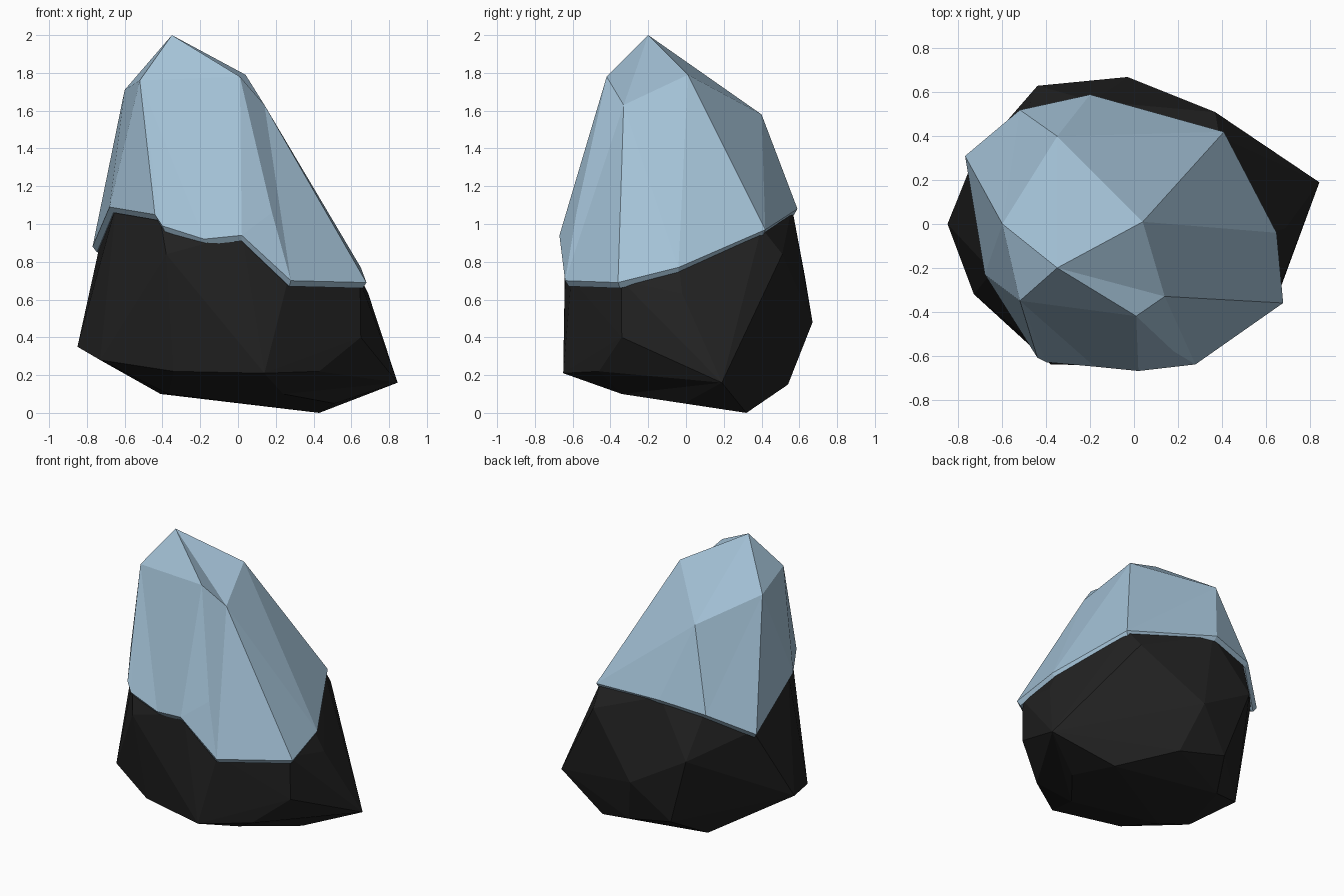
import bpy
import bmesh
from mathutils import Vector

default_cube = bpy.data.objects.get("Cube")
if default_cube:
    bpy.data.objects.remove(default_cube, do_unlink=True)


def make_material(name, colour):
    material = bpy.data.materials.new(name)
    material.use_nodes = True
    material.diffuse_color = (*colour, 1)
    shader = next(n for n in material.node_tree.nodes if n.type == 'BSDF_PRINCIPLED')
    shader.inputs["Base Color"].default_value = (*colour, 1)
    shader.inputs["Roughness"].default_value = 0.9
    return material


def finish_object(name, mesh_builder, material):
    bmesh.ops.recalc_face_normals(mesh_builder, faces=mesh_builder.faces[:])
    mesh = bpy.data.meshes.new(name)
    mesh_builder.to_mesh(mesh)
    mesh_builder.free()
    mesh.materials.append(material)
    bpy.context.collection.objects.link(bpy.data.objects.new(name, mesh))


def ring(points, scale, lift):
    """Copy a loop of points, scaled about the vertical axis and raised."""
    return [Vector((x * scale, y * scale, z + lift)) for x, y, z in points]


# Crown of the cap: peak first, then the shoulders around it
crown = dict(
    A=(-.35, -.2, 2), B=(.04, .01, 1.79), C=(-.6, 0, 1.71), D=(-.52, -.35, 1.76),
    E=(.01, -.42, 1.78), F=(.14, -.33, 1.63), G=(-.35, .4, 1.58), H=(.18, -.58, 1.06))

# Ragged lower rim of the cap, counter-clockwise from the back left corner
rim = dict(
    a=(-.77, .31, .88), b=(-.68, -.23, 1.09), c=(-.44, -.61, 1.05), l=(-.4, -.63, .99),
    d=(-.18, -.65, .92), e=(.02, -.67, .94), f=(.28, -.64, .7), g=(.68, -.36, .69),
    h=(.65, -.04, .77), i=(.41, .42, .97), j=(-.2, .59, 1.08), k=(-.52, .52, 1.03))
rim_points = list(rim.values())

# Facets of the cap, each spelled by its corner letters
facets = ("ABG AGC ACD ADE AEF AFB "
          "CGk Cka Cab CbD Dbc Dcl Dld DdE Ede EeH Hef EHF FHf Ffg "
          "Fgh FhB Bhi BiG Gij Gjk")

# Ice cap with a thin lip that turns under into the rock
cap = bmesh.new()
corner = {key: cap.verts.new(p) for key, p in {**crown, **rim}.items()}
for facet in facets.split():
    cap.faces.new([corner[key] for key in facet])
upper = [corner[key] for key in rim]
for scale, lift in ((.97, -.03), (.86, -.015)):
    lower = [cap.verts.new(p) for p in ring(rim_points, scale, lift)]
    for n in range(len(upper)):
        cap.faces.new((upper[n - 1], lower[n - 1], lower[n], upper[n]))
    upper = lower
finish_object("ice_cap", cap, make_material("pale ice blue", (.37, .54, .68)))

# Rock body: a faceted hull around the belly, foot and the inside of the rim
belly = [(-.85, 0, .35), (-.73, -.32, .28), (-.34, -.54, .22), (.14, -.65, .21),
         (.43, -.46, .22), (.65, -.34, .4), (.845, .19, .16), (.69, -.02, .63),
         (.37, .51, .84), (-.03, .67, .48), (-.44, .63, .72), (-.38, -.64, .84)]
foot = [(-.37, -.2, .1), (.24, -.34, .1), (-.41, .34, .1), (.07, .54, .15),
        (-.28, .57, .23)]
toes = [(.43, .32, .1), (.51, -.01, .1)]
rock = bmesh.new()
for point in belly + foot + ring(rim_points, .95, .01):
    rock.verts.new(point)
toe_tip, toe_side = [rock.verts.new(point) for point in toes]
bmesh.ops.convex_hull(rock, input=rock.verts[:])

# Pull the toe down so that the rock leans on it, with a hollow beside it
toe_tip.co.z = 0
toe_side.co.z = .05
loose = [v for v in rock.verts if not v.link_faces]
bmesh.ops.delete(rock, geom=loose, context='VERTS')
finish_object("rock_body", rock, make_material("charcoal rock", (.016, .016, .016)))
